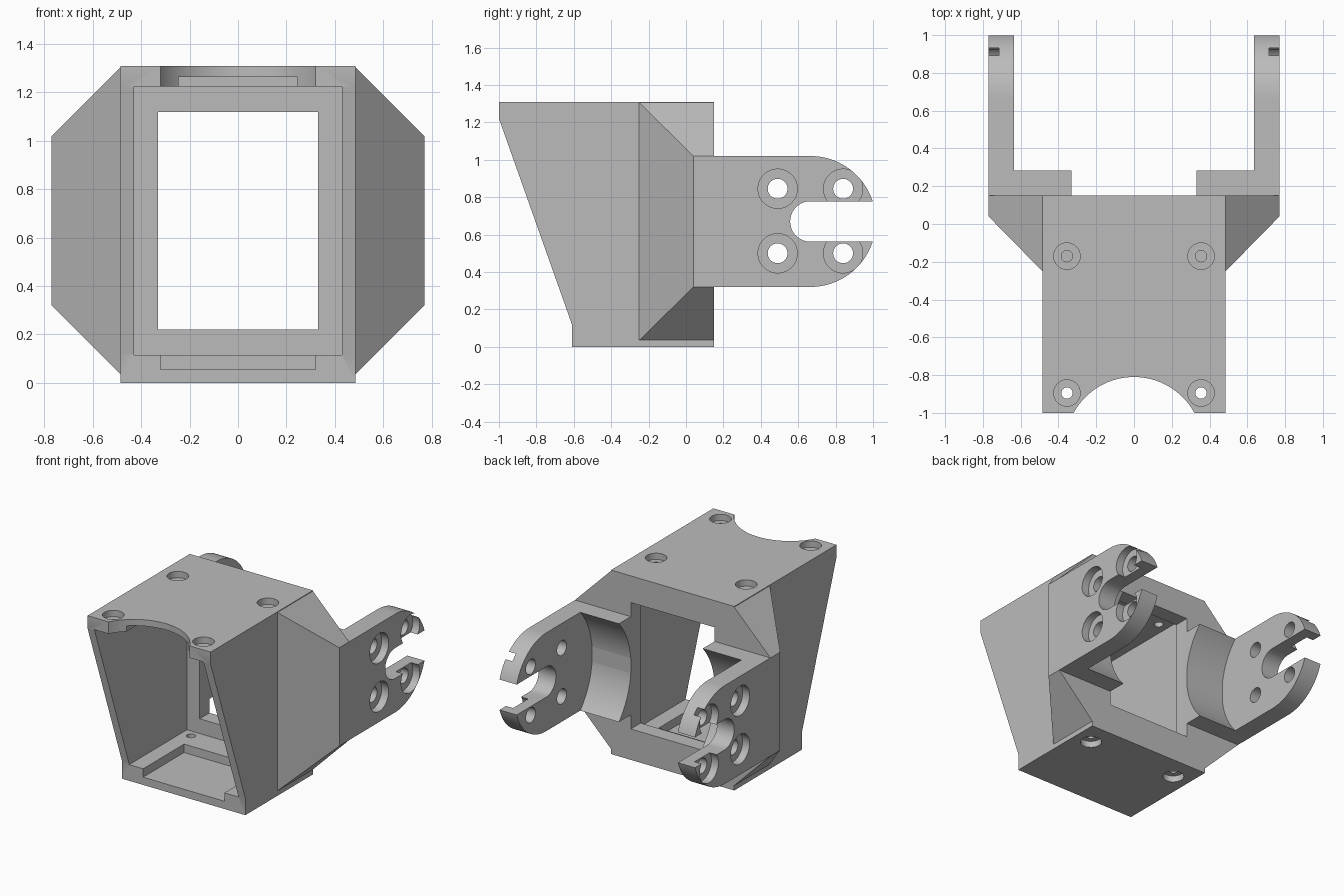
import bpy, bmesh
from math import pi, sin, cos
from mathutils import Vector

cube = bpy.data.objects.get("Cube")
if cube:
    bpy.data.objects.remove(cube, do_unlink=True)

grey = bpy.data.materials.new("plain grey")
grey.use_nodes = True
colour = (0.5, 0.5, 0.5, 1)
grey.diffuse_color = colour
grey.node_tree.nodes["Principled BSDF"].inputs["Base Color"].default_value = colour


def prism(name, points, axis, lo, hi):
    """Extrude a flat outline along x (outline in y, z) or z (outline in x, y)."""
    place = (lambda p, h: (h, *p)) if axis == "x" else (lambda p, h: (*p, h))
    bm = bmesh.new()
    face = bm.faces.new([bm.verts.new(place(p, lo)) for p in points])
    out = bmesh.ops.extrude_face_region(bm, geom=[face])
    moved = [v for v in out["geom"] if isinstance(v, bmesh.types.BMVert)]
    bmesh.ops.translate(bm, verts=moved, vec=Vector(place((0, 0), hi - lo)))
    return finish(name, bm)


def finish(name, bm):
    bmesh.ops.recalc_face_normals(bm, faces=bm.faces[:])
    mesh = bpy.data.meshes.new(name)
    bm.to_mesh(mesh)
    bm.free()
    mesh.materials.append(grey)
    obj = bpy.data.objects.new(name, mesh)
    bpy.context.collection.objects.link(obj)
    return obj


def arc(centre, radius, start, end, steps):
    return [(centre[0] + radius * cos(start + (end - start) * i / steps),
             centre[1] + radius * sin(start + (end - start) * i / steps))
            for i in range(steps + 1)]


def disc(centre, radius, axis, lo, hi, steps=48):
    return prism("cutter", arc(centre, radius, 0, 2 * pi, steps)[:-1], axis, lo, hi)


def box(x, y0, y1, z0, z1):
    """Box cutter centred on x = 0 with half width x."""
    return prism("cutter", [(-x, y0), (x, y0), (x, y1), (-x, y1)], "z", z0, z1)


def activate(obj):
    bpy.ops.object.select_all(action="DESELECT")
    obj.select_set(True)
    bpy.context.view_layer.objects.active = obj


def cut(obj, cutters):
    activate(obj)
    for cutter in cutters:
        cutter.hide_render = True
        mod = obj.modifiers.new("cut", "BOOLEAN")
        mod.operation = "DIFFERENCE"
        mod.solver = "EXACT"
        mod.object = cutter
        bpy.ops.object.modifier_apply(modifier=mod.name)
        bpy.data.objects.remove(cutter, do_unlink=True)


def smooth(obj):
    activate(obj)
    bpy.ops.object.shade_smooth_by_angle(angle=0.5)


def mirror(obj):
    activate(obj)
    mod = obj.modifiers.new("mirror", "MIRROR")
    mod.use_mirror_merge = False
    bpy.ops.object.modifier_apply(modifier=mod.name)


# Housing with a sloping open front
housing = prism("housing", [(-1, 1.31), (0.15, 1.31), (0.15, 0), (-0.61, 0),
                            (-0.61, 0.12), (-1, 1.22)], "x", -0.485, 0.485)
cutters = [
    box(0.43, -1.3, 0.04, 0.115, 1.225),       # cavity
    box(0.33, 0, 0.3, 0.22, 1.12),             # rear window
    box(0.32, -0.8, -0.15, 0.055, 0.2),        # floor recess
    box(0.245, -1.2, -0.45, 1.15, 1.265),      # ceiling recess
    disc((0, -1.174), 0.364, "z", 1.1, 1.4, 96),  # front scoop
]
# Countersunk screw holes in roof and floor
for x in (-0.355, 0.355):
    for y in (-0.17, -0.895):
        cutters += [disc((x, y), 0.03, "z", 1.15, 1.4),
                    disc((x, y), 0.07, "z", 1.265, 1.4)]
    cutters += [disc((x, -0.02), 0.03, "z", -0.1, 0.2),
                disc((x, -0.02), 0.07, "z", -0.1, 0.045)]
cut(housing, cutters)
smooth(housing)

# Tapered side gussets
bm = bmesh.new()
for x, y0, z0, z1 in ((0.485, -0.25, 0.035, 1.305), (0.77, 0.04, 0.32, 1.02)):
    for y in (y0, 0.15):
        for z in (z0, z1):
            bm.verts.new((x, y, z))
bmesh.ops.convex_hull(bm, input=bm.verts[:])
bmesh.ops.dissolve_limit(bm, angle_limit=0.02, verts=bm.verts[:], edges=bm.edges[:])
gussets = finish("side_gussets", bm)
mirror(gussets)

# Rear arms with a curved inner flange, slot and four bolt holes
centre = (0.665, 0.67)
arms = prism("rear_arms", [(0.15, 1.02), (0.15, 0.32)]
             + arc(centre, 0.35, -pi / 2, pi / 2, 48), "x", 0.33, 0.77)
slot = prism("cutter", [(1.2, 0.778), *arc(centre, 0.108, pi / 2, 3 * pi / 2, 32),
                        (1.2, 0.562)], "x", 0.2, 0.9)
cutters = [disc(centre, 0.518, "x", 0.2, 0.635, 128), slot]
for y in (0.49, 0.84):
    for z in (0.5, 0.845):
        cutters += [disc((y, z), 0.053, "x", 0.5, 0.9),
                    disc((y, z), 0.105, "x", 0.715, 0.9)]
cut(arms, cutters)
mirror(arms)
smooth(arms)
